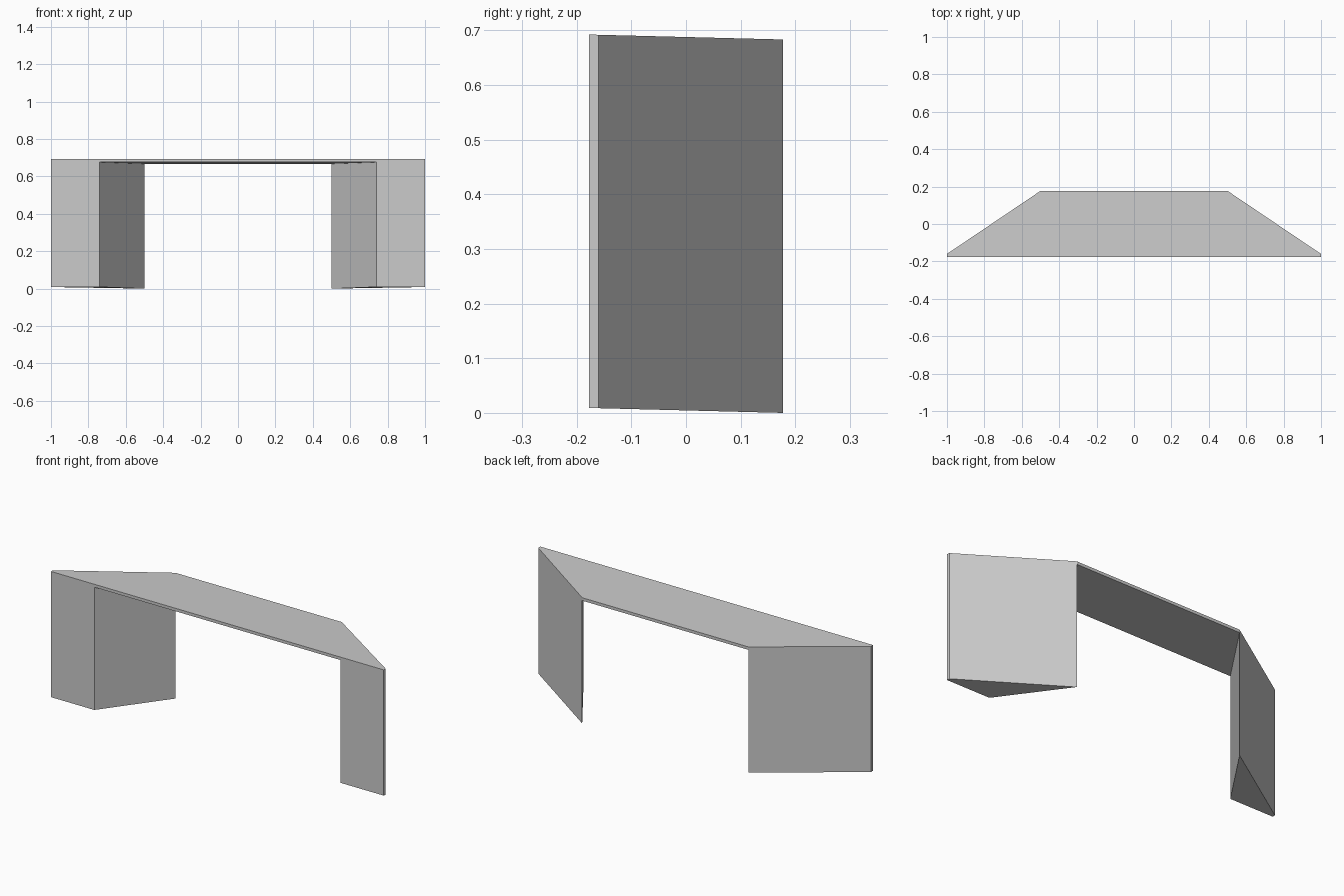
import bpy, bmesh

if "Cube" in bpy.data.objects:
    bpy.data.objects.remove(bpy.data.objects["Cube"])

FRONT, BACK = -0.177, 0.177
SLOPE = -0.009 / (BACK - FRONT)   # everything dips slightly towards the back


def prism(name, outline, z0, z1):
    """Extrude a plan outline from z0 to z1 (heights at the front edge), with the tilt."""
    bm = bmesh.new()
    base = bm.faces.new([bm.verts.new((x, y, z0 + SLOPE * (y - FRONT))) for x, y in outline])
    ext = bmesh.ops.extrude_face_region(bm, geom=[base], use_keep_orig=True)
    top = [v for v in ext["geom"] if isinstance(v, bmesh.types.BMVert)]
    bmesh.ops.translate(bm, verts=top, vec=(0, 0, z1 - z0))
    bmesh.ops.recalc_face_normals(bm, faces=bm.faces)
    mesh = bpy.data.meshes.new(name)
    bm.to_mesh(mesh)
    bm.free()
    obj = bpy.data.objects.new(name, mesh)
    bpy.context.collection.objects.link(obj)
    return obj


# Thin trapezoid top with blunt front corners
right = [(1, FRONT), (1, -0.16), (0.5, BACK)]
prism("desk_top", right + [(-x, y) for x, y in reversed(right)], 0.676, 0.692)

# Wedge-shaped legs, mirrored left to right
legs = prism("legs", [(0.74, FRONT)] + right, 0.009, 0.676)
legs.modifiers.new("Mirror", 'MIRROR').use_mirror_merge = False
